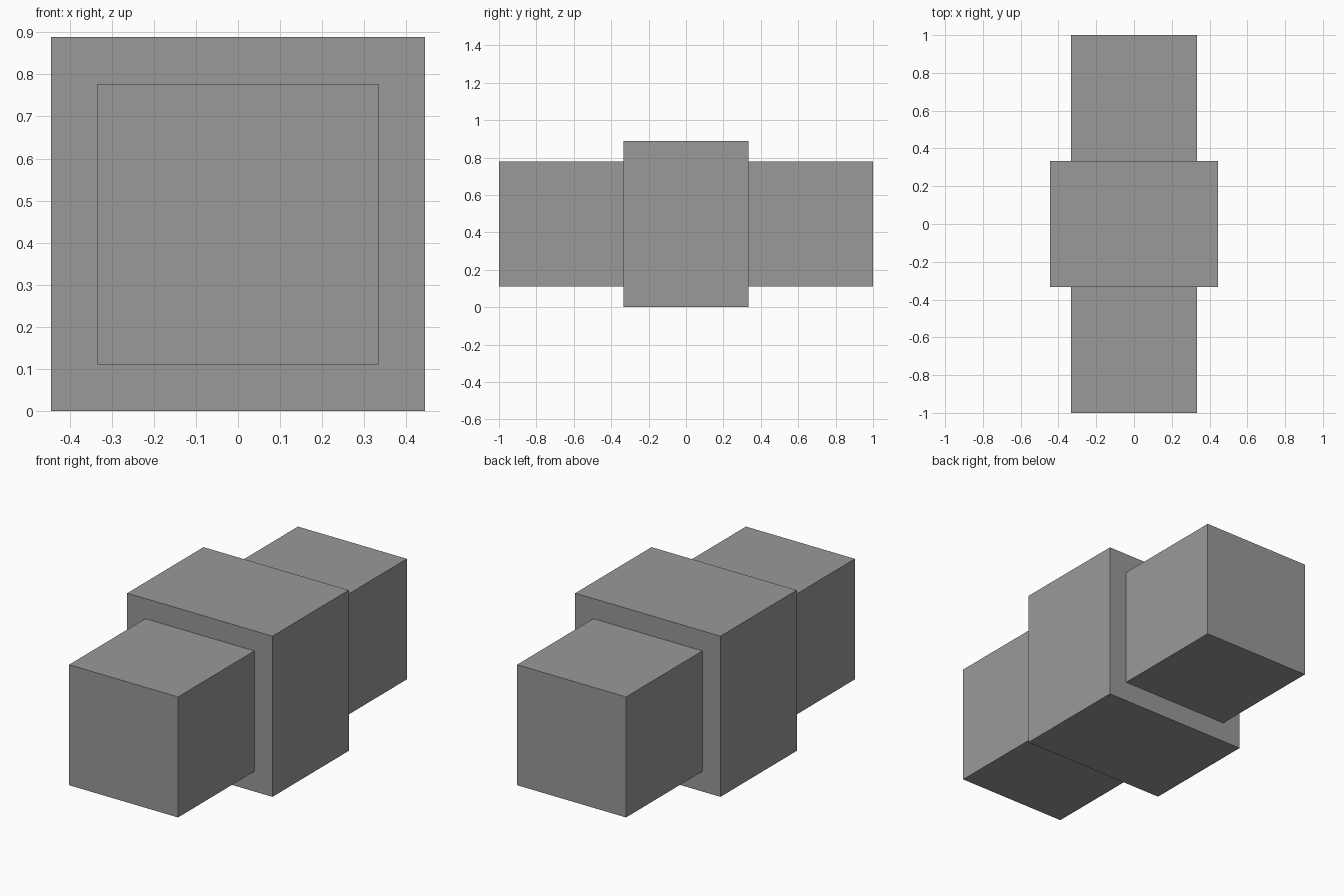
import bpy

# Remove the default cube
cube = bpy.data.objects.get("Cube")
if cube:
    bpy.data.objects.remove(cube, do_unlink=True)

# Single plain grey
GREY = (0.32, 0.32, 0.32, 1.0)
grey = bpy.data.materials.new("plain grey")
grey.use_nodes = True
grey.diffuse_color = GREY
grey.node_tree.nodes["Principled BSDF"].inputs["Base Color"].default_value = GREY

UNIT = 2 / 3            # edge length of an end block
COLLAR = UNIT * 4 / 3   # width and height of the middle block


def add_block(name, width, y):
    """Square-section block, one unit deep, centred on the long axis."""
    bpy.ops.mesh.primitive_cube_add(size=1, location=(0, y, COLLAR / 2))
    block = bpy.context.object
    block.name = block.data.name = name
    block.scale = (width, UNIT, width)
    bpy.ops.object.transform_apply(location=False, rotation=False, scale=True)
    block.data.materials.append(grey)


# Wide middle block with a smaller cube on each end
add_block("middle_block", COLLAR, 0)
add_block("front_block", UNIT, -UNIT)
add_block("back_block", UNIT, UNIT)
